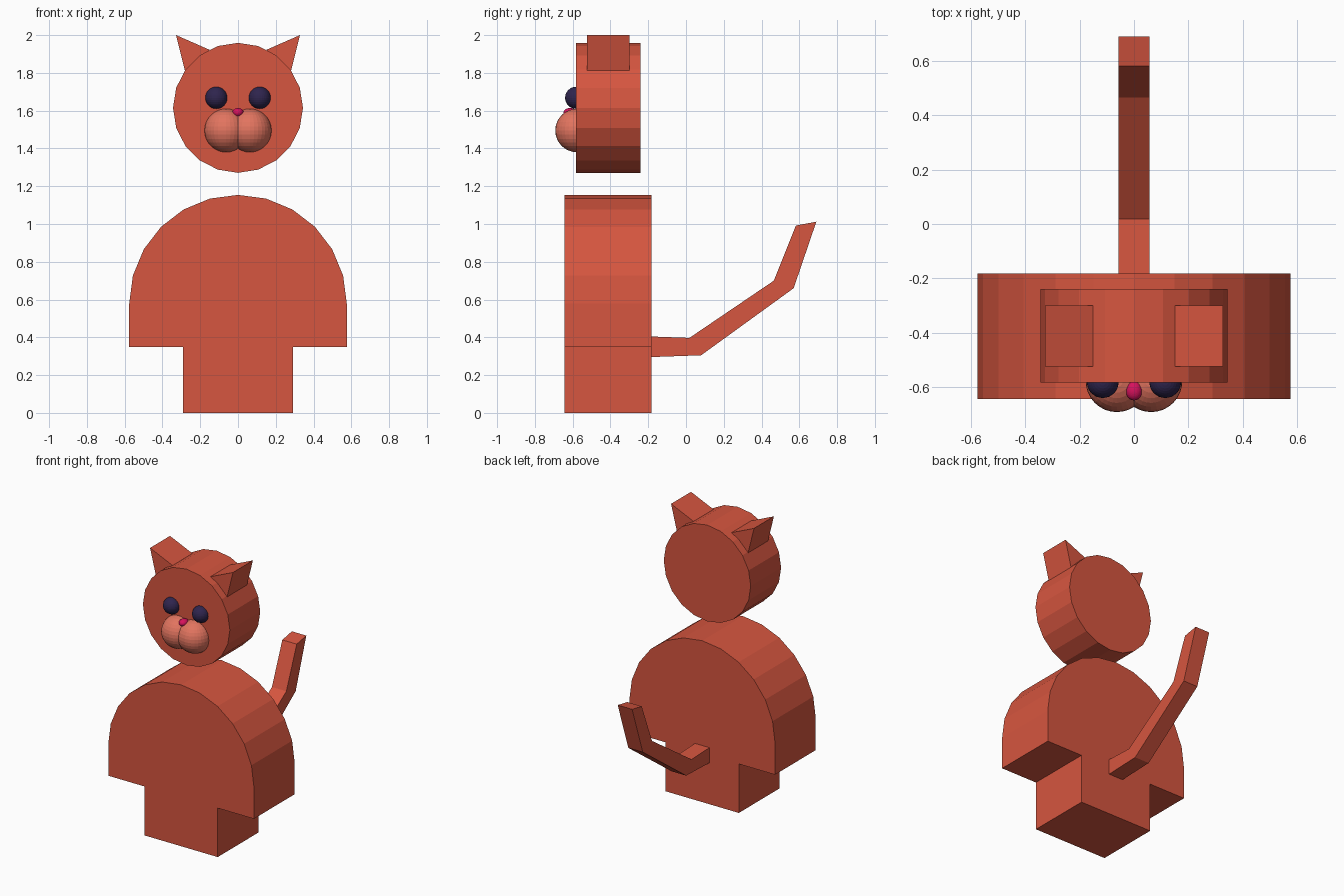
import bpy, bmesh, math
from mathutils import Vector

if "Cube" in bpy.data.objects:
    bpy.data.objects.remove(bpy.data.objects["Cube"])


def material(name, rgb):
    m = bpy.data.materials.new(name)
    m.diffuse_color = (*rgb, 1)
    m.use_nodes = True
    m.node_tree.nodes["Principled BSDF"].inputs["Base Color"].default_value = m.diffuse_color
    return m


FUR = material("red_fur", (0.67, 0.092, 0.05))
MUZZLE = material("salmon", (0.76, 0.175, 0.115))
DARK = material("dark_navy", (0.028, 0.018, 0.075))
PINK = material("pink", (0.68, 0.006, 0.11))


def finish(bm, name, mat):
    bmesh.ops.recalc_face_normals(bm, faces=bm.faces)
    me = bpy.data.meshes.new(name)
    bm.to_mesh(me)
    bm.free()
    me.materials.append(mat)
    ob = bpy.data.objects.new(name, me)
    bpy.context.collection.objects.link(ob)
    return ob


def prism(name, pts, start, depth, mat):
    """Extrude a closed 3D outline from its start plane along depth."""
    bm = bmesh.new()
    face = bm.faces.new([bm.verts.new(Vector(p) + Vector(start)) for p in pts])
    ext = bmesh.ops.extrude_face_region(bm, geom=[face], use_keep_orig=True)
    verts = [g for g in ext["geom"] if isinstance(g, bmesh.types.BMVert)]
    bmesh.ops.translate(bm, verts=verts, vec=depth)
    return finish(bm, name, mat)


def ball(name, centre, radii, mat):
    bm = bmesh.new()
    bmesh.ops.create_uvsphere(bm, u_segments=32, v_segments=16, radius=1)
    for v in bm.verts:
        v.co = Vector([c + r * p for c, r, p in zip(centre, radii, v.co)])
    return finish(bm, name, mat)


def arc(radius, z, count, step):
    return [(radius * math.cos(math.radians(i * step)), 0,
             z + radius * math.sin(math.radians(i * step))) for i in range(count)]


# Body: arch on top of a narrower foot block, one outline
body = arc(0.576, 0.578, 13, 15)
body += [(-0.576, 0, 0.35), (-0.29, 0, 0.35), (-0.29, 0, 0),
         (0.29, 0, 0), (0.29, 0, 0.35), (0.576, 0, 0.35)]
prism("body", body, (0, -0.643, 0), (0, 0.46, 0), FUR)

# Head: twenty-sided disc
prism("head", arc(0.344, 1.615, 20, 18), (0, -0.583, 0), (0, 0.343, 0), FUR)

# Tail: bent strip seen from the side
tail = [(-0.2, 0.295), (0.08, 0.305), (0.57, 0.66), (0.69, 1.012),
        (0.582, 0.992), (0.465, 0.70), (0.018, 0.397), (-0.2, 0.405)]
prism("tail", [(0, y, z) for y, z in tail], (-0.057, 0, 0), (0.114, 0, 0), FUR)

# Mirrored ears, eyes and cheeks
for side, s in (("left", -1), ("right", 1)):
    ear = [(s * 0.328, 0, 2.0), (s * 0.15, 0, 1.922), (s * 0.281, 0, 1.812)]
    prism(side + "_ear", ear, (0, -0.525, 0), (0, 0.225, 0), FUR)
    ball(side + "_eye", (s * 0.115, -0.583, 1.668), (0.058, 0.057, 0.058), DARK)
    ball(side + "_cheek", (s * 0.063, -0.577, 1.495), (0.115,) * 3, MUZZLE)

# Nose
ball("nose", (0, -0.613, 1.589), (0.03, 0.036, 0.025), PINK)
